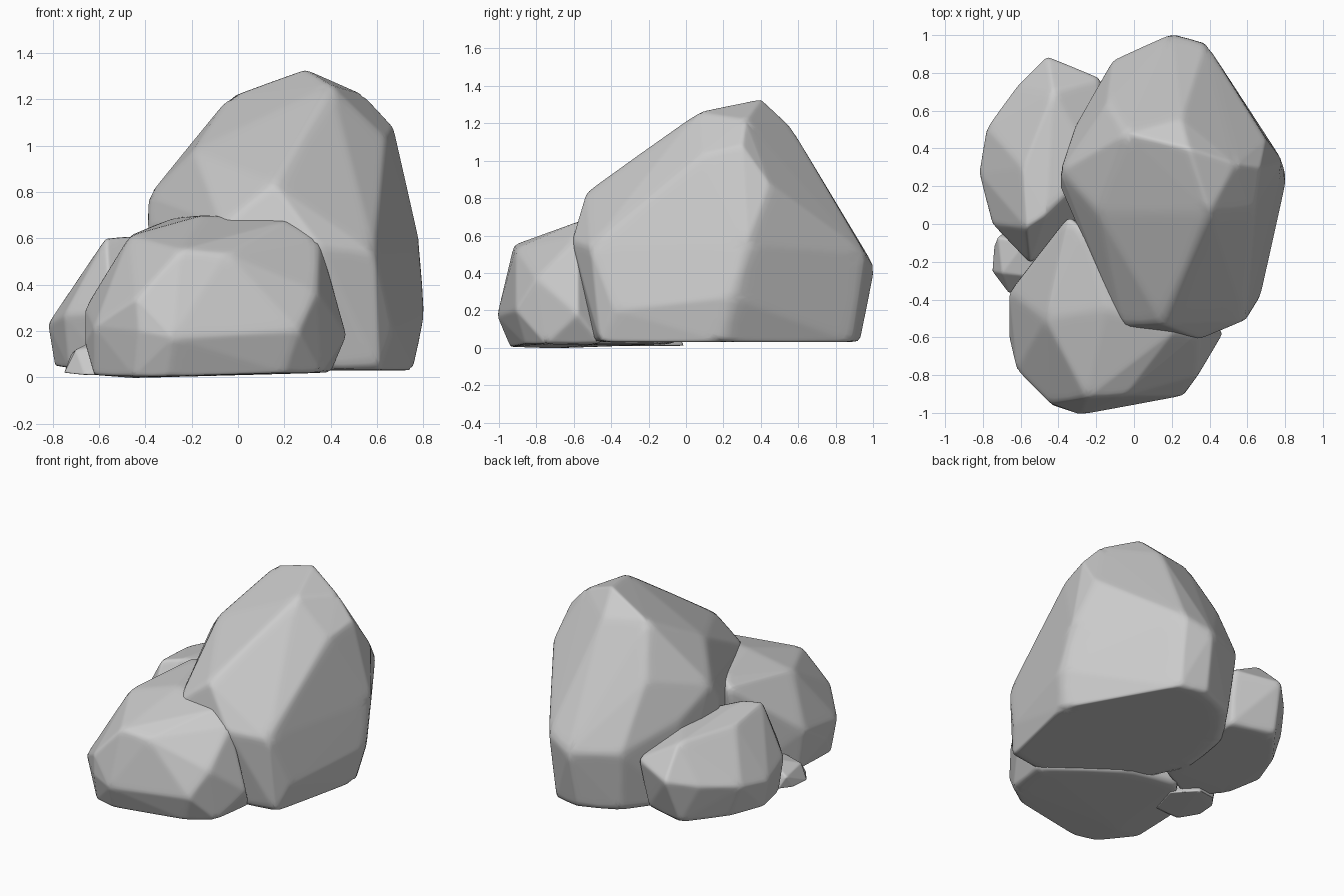
import bpy, bmesh


def rock(name, points, rounding=5):
    """Faceted stone: hull around a few corner points, with worn edges."""
    bm = bmesh.new()
    for p in points:
        bm.verts.new(p)
    bmesh.ops.convex_hull(bm, input=bm.verts)
    loose = [v for v in bm.verts if not v.link_faces]
    bmesh.ops.delete(bm, geom=loose, context='VERTS')
    bmesh.ops.recalc_face_normals(bm, faces=bm.faces)
    me = bpy.data.meshes.new(name)
    bm.to_mesh(me)
    bm.free()
    for poly in me.polygons:
        poly.use_smooth = True
    ob = bpy.data.objects.new(name, me)
    bpy.context.collection.objects.link(ob)
    sub = ob.modifiers.new("facets", 'SUBSURF')
    sub.subdivision_type = 'SIMPLE'
    sub.levels = sub.render_levels = 4
    sm = ob.modifiers.new("worn_edges", 'SMOOTH')
    sm.factor = 0.5
    sm.iterations = rounding
    return ob


# Tall boulder
rock("main_boulder", [
    (.29, .40, 1.33), (.40, .06, 1.26), (-.04, .48, 1.21), (.54, .32, 1.22),
    (.67, .30, 1.08), (.64, .08, 1.03), (.70, .45, .87), (.79, .33, .55),
    (.81, .25, .27), (.38, .96, .50), (.20, 1.01, .43), (-.11, .87, .45),
    (.25, .56, 1.18), (-.14, .64, .88), (-.31, .52, .60), (-.39, .28, .78),
    (-.39, .20, .66), (-.19, .06, .98), (.15, -.53, .84), (-.07, -.54, .66),
    (.35, -.61, .57), (.59, -.51, .54), (.67, -.38, .20), (.76, .20, .03),
    (.61, -.46, .03), (.30, -.50, .03), (-.05, -.48, .03), (-.35, .13, .03),
    (-.30, .50, .03), (-.08, .82, .03), (.18, .93, .03), (.37, .89, .03)])

# Low boulder in front
rock("front_boulder", [
    (-.28, -1.01, .17), (-.43, -.96, .20), (-.62, -.77, .22), (-.66, -.60, .15),
    (-.66, -.36, .30), (-.47, -.50, .61), (-.15, -.45, .70), (-.35, .04, .66),
    (-.27, -.02, .69), (.22, -.56, .68), (.35, -.58, .60), (-.25, -.92, .55),
    (-.05, -.91, .53), (.34, -.80, .37), (.47, -.58, .18), (.26, -.91, .20),
    (-.44, -.95, .34), (-.30, -.94, .005), (-.45, -.90, .005), (-.45, -.70, -.003),
    (-.62, -.70, .01), (-.62, -.36, .02), (-.40, -.05, .02), (.20, -.86, .02),
    (.36, -.75, .02), (.40, -.45, .02), (-.05, -.12, .02)])

# Leaning boulder at the back left
rock("left_boulder", [
    (-.46, .89, .36), (-.62, .73, .31), (-.78, .51, .27), (-.82, .27, .23),
    (-.75, .00, .27), (-.55, -.21, .28), (-.59, .30, .57), (-.57, -.02, .60),
    (-.43, .70, .55), (-.46, .05, .61), (-.17, .77, .40), (-.20, .30, .55),
    (-.79, .28, .05), (-.73, .03, .04), (-.56, -.16, .04), (-.50, .78, .05),
    (-.70, .52, .05), (-.20, .70, .05), (-.25, .00, .04)])

# Pebble wedged between the boulders
rock("pebble", [
    (-.74, -.12, .02), (-.75, -.25, .02), (-.66, -.37, .01), (-.48, -.36, .01),
    (-.42, -.15, .01), (-.55, -.01, .01), (-.68, -.04, .02), (-.72, -.07, .10),
    (-.70, -.26, .12), (-.58, -.10, .18), (-.52, -.28, .15)], 3)
